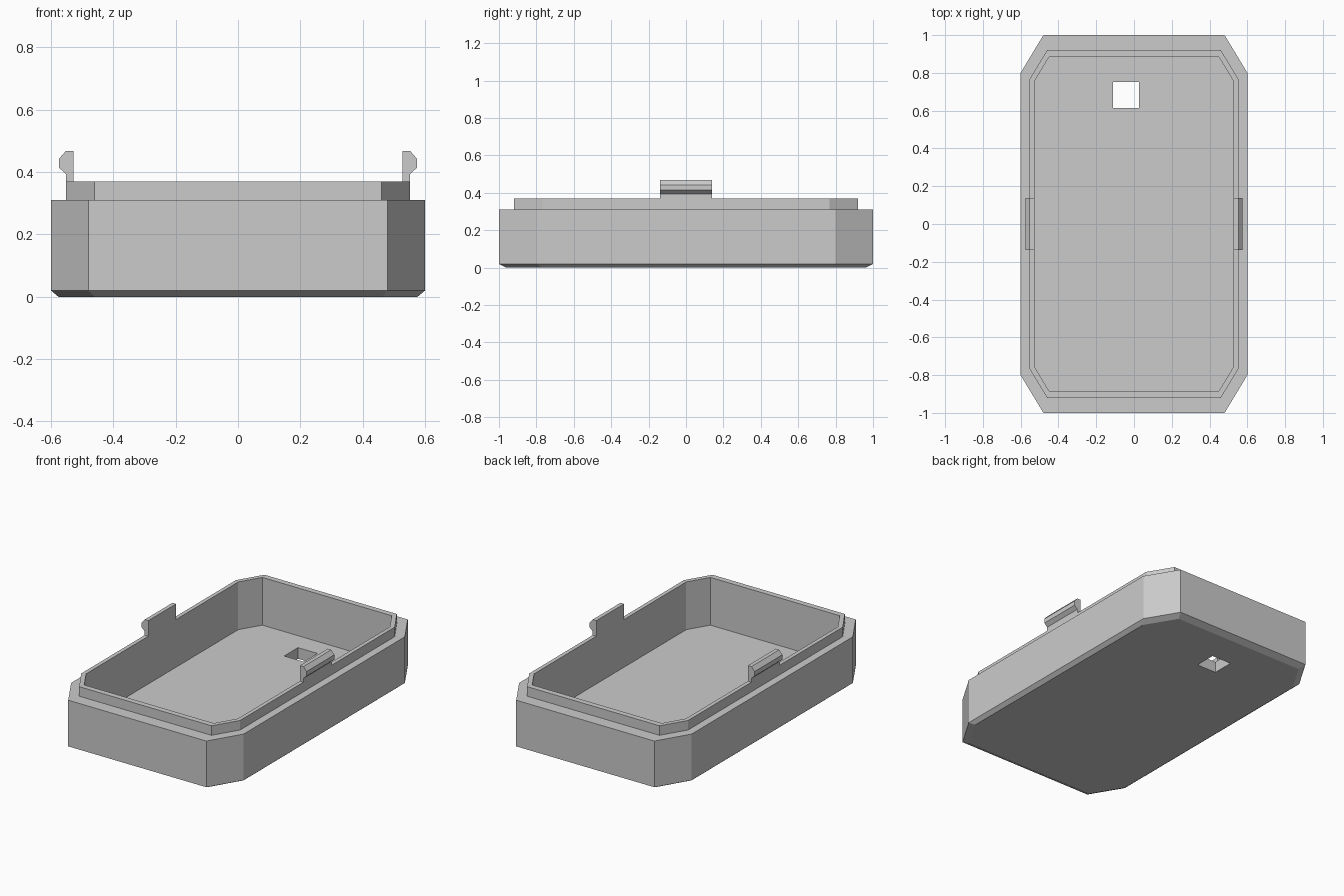
import bpy, bmesh

cube = bpy.data.objects.get("Cube")
if cube:
    bpy.data.objects.remove(cube, do_unlink=True)

grey = bpy.data.materials.new("plain grey")
grey.use_nodes = True
colour = (0.6, 0.6, 0.6, 1)
grey.diffuse_color = colour
grey.node_tree.nodes["Principled BSDF"].inputs["Base Color"].default_value = colour


def octagon(hx, hy, cx, cy, z):
    """Rectangle of half size hx, hy whose cut corners start at cx and cy."""
    quarter = [(hx, cy), (cx, hy)]
    right = quarter + [(-x, y) for x, y in reversed(quarter)]
    return [(x, y, z) for x, y in right + [(-x, -y) for x, y in right]]


def loft(name, rings):
    """Closed solid skinned through equal rings, capped at both ends."""
    bm = bmesh.new()
    loops = [[bm.verts.new(p) for p in ring] for ring in rings]
    for a, b in zip(loops, loops[1:]):
        for i in range(len(a)):
            j = (i + 1) % len(a)
            bm.faces.new((a[i], a[j], b[j], b[i]))
    bm.faces.new(loops[0])
    bm.faces.new(loops[-1])
    bmesh.ops.recalc_face_normals(bm, faces=bm.faces)
    mesh = bpy.data.meshes.new(name)
    bm.to_mesh(mesh)
    bm.free()
    mesh.materials.append(grey)
    obj = bpy.data.objects.new(name, mesh)
    bpy.context.collection.objects.link(obj)
    return obj


# Tray: chamfered base, outer wall, stepped rim lip, inner wall and floor
outer = (0.6, 1.0, 0.48, 0.8)
lip = (0.552, 0.92, 0.46, 0.768)
inner = (0.527, 0.884, 0.45, 0.755)
foot = [v * 0.96 for v in outer]
tray = loft("tray", [
    octagon(*foot, 0), octagon(*outer, 0.02), octagon(*outer, 0.31),
    octagon(*lip, 0.31), octagon(*lip, 0.37),
    octagon(*inner, 0.37), octagon(*inner, 0.07),
])

# Square hole through the floor near the back
hole = [(-0.11, 0.615), (0.026, 0.615), (0.026, 0.752), (-0.11, 0.752)]
cutter = loft("hole_cutter", [[(x, y, z) for x, y in hole] for z in (-0.1, 0.2)])
cutter.hide_render = True
cut = tray.modifiers.new("floor hole", "BOOLEAN")
cut.operation = "DIFFERENCE"
cut.solver = "EXACT"
cut.object = cutter
bpy.context.view_layer.objects.active = tray
bpy.ops.object.modifier_apply(modifier=cut.name)
bpy.data.objects.remove(cutter, do_unlink=True)

# Snap clips: hooked profile swept along each long side
hook = [(0.527, 0.37), (0.552, 0.37), (0.552, 0.394), (0.574, 0.414),
        (0.574, 0.443), (0.552, 0.468), (0.527, 0.468)]
for name, side in (("left_clip", 1), ("right_clip", -1)):
    loft(name, [[(side * x, y, z) for x, z in hook] for y in (-0.138, 0.138)])
